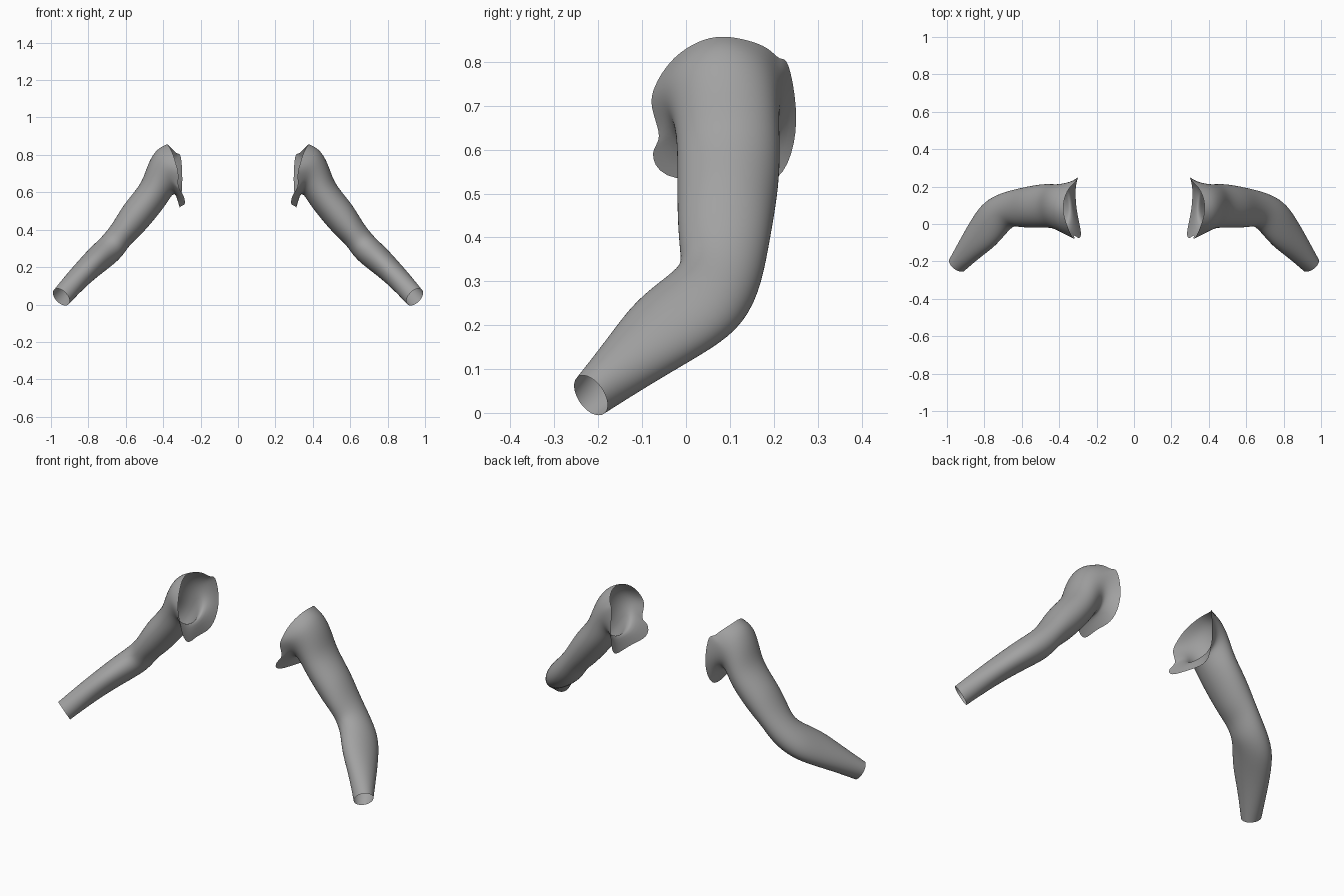
import bpy, bmesh, math
from mathutils import Vector

if "Cube" in bpy.data.objects:
    bpy.data.objects.remove(bpy.data.objects["Cube"])

SIDES = 16
skin = bpy.data.materials.new("mid_grey")
skin.diffuse_color = (0.36, 0.36, 0.36, 1)
skin.use_nodes = True
skin.node_tree.nodes["Principled BSDF"].inputs["Base Color"].default_value = skin.diffuse_color

# Ragged shoulder opening with the armpit flap, from the top round the back
RIM = [(.38, .07, .862), (.375, .135, .852), (.35, .19, .833), (.325, .215, .80),
       (.305, .232, .815), (.296, .256, .69), (.30, .246, .59), (.315, .20, .505),
       (.31, .07, .53), (.275, -.06, .53), (.295, -.085, .60), (.325, -.05, .622),
       (.315, -.085, .70), (.33, -.073, .745), (.345, -.04, .80), (.365, .01, .84)]

# Shoulder and upper arm: top x, z, bottom x, z, front y, back y
UPPER = [(.435, .835, .335, .605, -.045, .215), (.482, .755, .36, .575, -.025, .212),
         (.508, .665, .395, .52, -.02, .215), (.555, .60, .455, .445, -.02, .212),
         (.615, .53, .525, .365, -.02, .20), (.668, .435, .58, .32, -.015, .188)]

# Elbow to wrist: centre, direction, radius across, radius in the bend plane
LOWER = [((.675, .08, .305), (.64, -.32, -.61), .076, .095),
         ((.74, .04, .25), (.557, -.60, -.524), .074, .109),
         ((.80, -.04, .195), (.557, -.644, -.524), .066, .107),
         ((.87, -.12, .125), (.557, -.644, -.524), .060, .079),
         ((.945, -.217, .04), (.557, -.644, -.524), .055, .050)]


def ring(c, u, v):
    """Ellipse through c+u (top) and c+v (back)."""
    steps = [2 * math.pi * i / SIDES for i in range(SIDES)]
    return [c + u * math.cos(a) + v * math.sin(a) for a in steps]


def arm_rings():
    rings = [[Vector(p) for p in RIM]]
    for tx, tz, bx, bz, yf, yb in UPPER:
        c = Vector(((tx + bx) / 2, (yf + yb) / 2, (tz + bz) / 2))
        u = Vector(((tx - bx) / 2, 0, (tz - bz) / 2))
        rings.append(ring(c, u * 1.02, Vector((0, (yb - yf) / 2 * 1.02, 0))))
    for c, d, ru, rv in LOWER:
        d = Vector(d).normalized()
        u = Vector((.69, 0, .72))
        u = (u - d * u.dot(d)).normalized()
        rings.append(ring(Vector(c), u * ru * 1.02, u.cross(d) * rv * 1.02))
    return rings


def build_arm(name, side):
    bm = bmesh.new()
    loops = [[bm.verts.new((p.x * side, p.y, p.z)) for p in r] for r in arm_rings()]
    for a, b in zip(loops, loops[1:]):
        for i in range(SIDES):
            j = (i + 1) % SIDES
            quad = (a[i], b[i], b[j], a[j])
            bm.faces.new(quad if side < 0 else quad[::-1])
    # keep the open ends crisp
    crease = bm.edges.layers.float.new("crease_edge")
    for e in bm.edges:
        if e.is_boundary:
            e[crease] = 1.0
    # outward means away from the arm's centre line
    f = loops[3][0].link_faces[0]
    f.normal_update()
    mid = sum((v.co for v in loops[3]), Vector()) / SIDES
    if f.normal.dot(f.calc_center_median() - mid) < 0:
        bmesh.ops.reverse_faces(bm, faces=bm.faces[:])
    for f in bm.faces:
        f.smooth = True
    mesh = bpy.data.meshes.new(name)
    bm.to_mesh(mesh)
    bm.free()
    mesh.materials.append(skin)
    obj = bpy.data.objects.new(name, mesh)
    bpy.context.collection.objects.link(obj)
    sub = obj.modifiers.new("smooth", 'SUBSURF')
    sub.levels = sub.render_levels = 2


build_arm("arm_right", 1)
build_arm("arm_left", -1)
